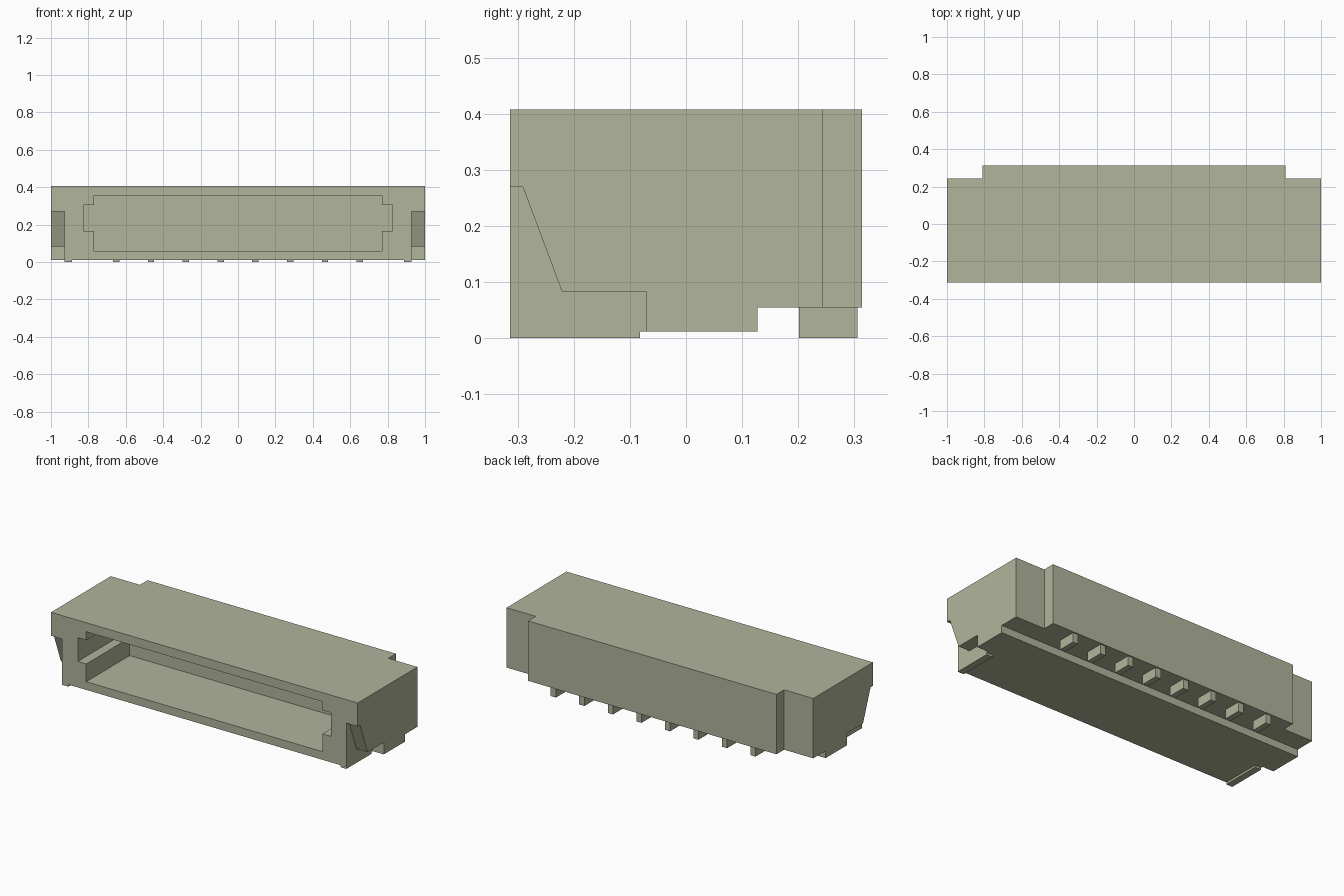
import bpy
import bmesh
from mathutils import Vector

cube = bpy.data.objects.get("Cube")
if cube:
    bpy.data.objects.remove(cube, do_unlink=True)

COLOUR = (0.44, 0.46, 0.33, 1)
plastic = bpy.data.materials.new("khaki grey")
plastic.use_nodes = True
plastic.diffuse_color = COLOUR
shader = next(n for n in plastic.node_tree.nodes if n.type == 'BSDF_PRINCIPLED')
shader.inputs["Base Color"].default_value = COLOUR


def prism(name, outline, axis, start, end):
    """Extrude an outline along x (outline in y, z) or y (outline in x, z)."""
    bm = bmesh.new()

    def place(a, b):
        return (start, a, b) if axis == 'x' else (a, start, b)
    face = bm.faces.new([bm.verts.new(place(a, b)) for a, b in outline])
    out = bmesh.ops.extrude_face_region(bm, geom=[face])
    step = Vector((end - start, 0, 0) if axis == 'x' else (0, end - start, 0))
    moved = [g for g in out["geom"] if isinstance(g, bmesh.types.BMVert)]
    bmesh.ops.translate(bm, verts=moved, vec=step)
    bmesh.ops.recalc_face_normals(bm, faces=bm.faces)
    mesh = bpy.data.meshes.new(name)
    bm.to_mesh(mesh)
    bm.free()
    mesh.materials.append(plastic)
    obj = bpy.data.objects.new(name, mesh)
    bpy.context.scene.collection.objects.link(obj)
    return obj


def box(name, x0, x1, y0, y1, z0, z1):
    return prism(name, [(y0, z0), (y1, z0), (y1, z1), (y0, z1)], 'x', x0, x1)


def cut(target, cutter):
    """Subtract the cutter and throw it away."""
    cutter.hide_render = True
    mod = target.modifiers.new("cut", 'BOOLEAN')
    mod.operation = 'DIFFERENCE'
    mod.solver = 'EXACT'
    mod.object = cutter
    bpy.context.view_layer.objects.active = target
    bpy.ops.object.modifier_apply(modifier=mod.name)
    bpy.data.objects.remove(cutter, do_unlink=True)


FRONT, BACK, TOP, BASE = -0.314, 0.314, 0.408, 0.012

# Housing with its raised rear underside
housing = prism("housing", [(FRONT, BASE), (0.127, BASE), (0.127, 0.055),
                            (BACK, 0.055), (BACK, TOP), (FRONT, TOP)], 'x', -1, 1)

# Plug opening with a key slot at each end
quarter = [(0.77, 0.06), (0.77, 0.165), (0.825, 0.165),
           (0.825, 0.305), (0.77, 0.305), (0.77, 0.355)]
opening = quarter + [(-x, z) for x, z in reversed(quarter)]
cut(housing, prism("opening_cutter", opening, 'y', -0.5, 0.09))

# Sloped front recess and rear corner notch at each end
recess = [(-0.4, 0.27), (-0.291, 0.27), (-0.221, 0.083),
          (-0.07, 0.083), (-0.07, -0.1), (-0.4, -0.1)]
for side in (-1, 1):
    cut(housing, prism("recess_cutter", recess, 'x', side * 0.927, side * 1.1))
    cut(housing, box("corner_cutter", side * 0.81, side * 1.1, 0.243, 0.5, -0.1, 0.6))

# Solder tabs under the front ends
for side, name in ((-1, "right"), (1, "left")):
    box(name + "_solder_tab", side * 0.887, side * 0.927, FRONT, -0.082, 0, BASE)

# Row of contact feet under the rear
for i in range(8):
    x = (i - 3.5) * 0.186
    box(f"contact_foot_{i + 1}", x - 0.017, x + 0.017, 0.201, 0.306, 0, 0.055)
